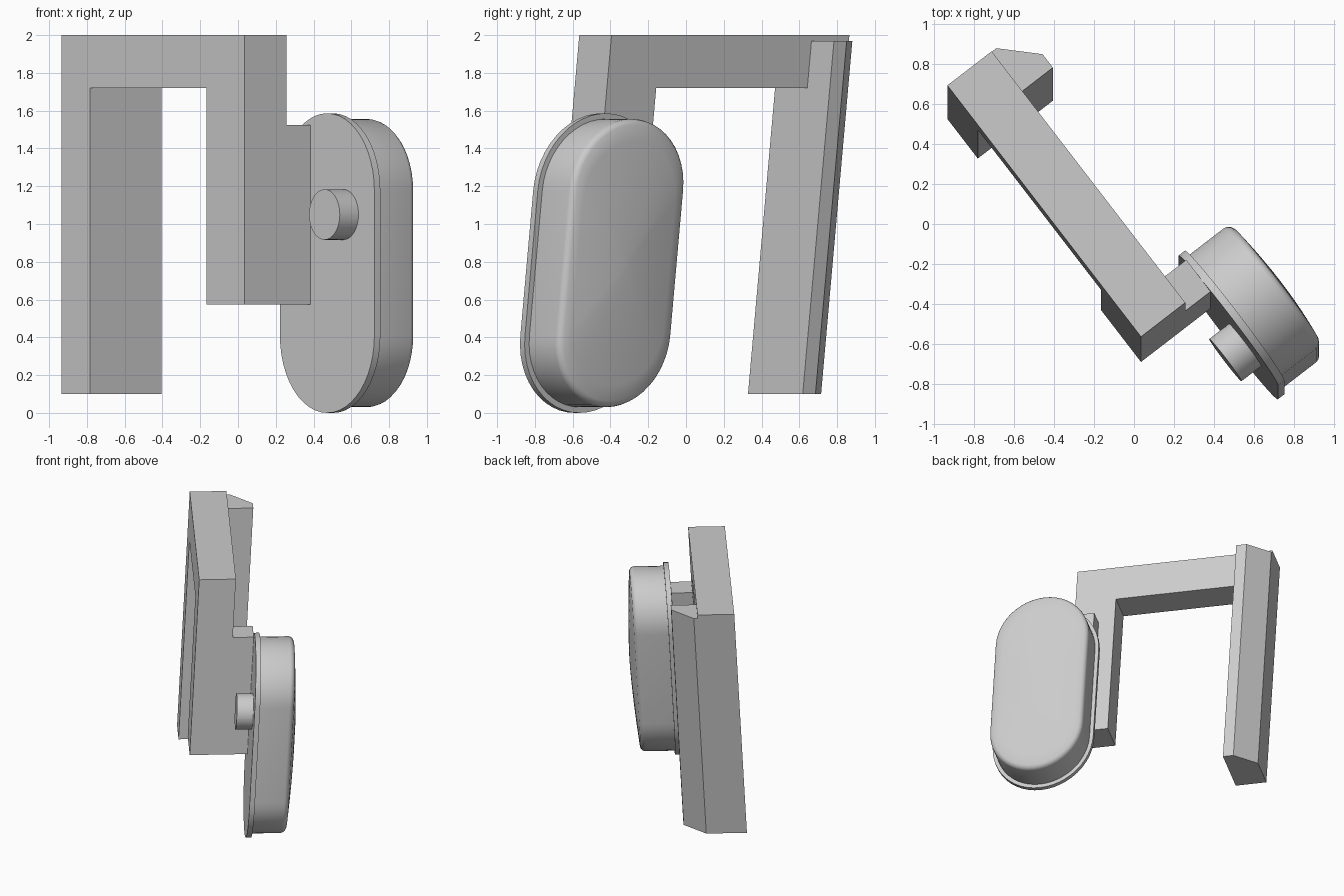
import bpy, bmesh, math
from mathutils import Vector

old = bpy.data.objects.get("Cube")
if old:
    bpy.data.objects.remove(old)

grey = bpy.data.materials.new("light_grey")
grey.use_nodes = True
colour = (0.6, 0.6, 0.6, 1)
grey.diffuse_color = colour
grey.node_tree.nodes["Principled BSDF"].inputs["Base Color"].default_value = colour

# Local frame: s runs back along the beam, w runs sideways; everything leans in y
CORNER = Vector((0.035, -0.565, 0))
BACK = Vector((-0.61, 0.792, 0))
SIDE = Vector((0.792, 0.61, 0))
LEAN = 0.0885


def place(s, w, z):
    p = CORNER + BACK * s + SIDE * w
    return (p.x, p.y + LEAN * (z - 2), z)


def loft(name, rings, smooth=False):
    """Skin a list of equal-length rings and cap both ends."""
    bm = bmesh.new()
    loops = [[bm.verts.new(place(*p)) for p in ring] for ring in rings]
    n = len(loops[0])
    for a, b in zip(loops, loops[1:]):
        for i in range(n):
            j = (i + 1) % n
            bm.faces.new((a[i], a[j], b[j], b[i]))
    bm.faces.new(loops[0])
    bm.faces.new(loops[-1])
    bmesh.ops.recalc_face_normals(bm, faces=bm.faces)
    mesh = bpy.data.meshes.new(name)
    bm.to_mesh(mesh)
    bm.free()
    mesh.materials.append(grey)
    obj = bpy.data.objects.new(name, mesh)
    bpy.context.collection.objects.link(obj)
    if smooth:
        bpy.ops.object.select_all(action='DESELECT')
        obj.select_set(True)
        bpy.context.view_layer.objects.active = obj
        bpy.ops.object.shade_smooth_by_angle(angle=math.radians(35))
    return obj


def upright(name, footprint, z0, z1):
    return loft(name, [[(s, w, z) for s, w in footprint] for z in (z0, z1)])


def capsule(radius, w, scale=1.0, s0=-0.145, z0=0.793, half=0.383, steps=24):
    """Tall rounded ring standing in the plane at depth w."""
    ring = []
    for end in (1, -1):
        for i in range(steps + 1):
            a = math.pi * i / steps
            ring.append((s0 + scale * end * radius * math.cos(a), w,
                         z0 + scale * end * (half + radius * math.sin(a))))
    return ring


# Top beam and front leg, one bent profile
profile = [(0, 2), (1.59, 2), (1.59, 1.72), (0.33, 1.72), (0.33, 0.575), (0, 0.575)]
loft("beam_and_front_leg", [[(s, w, z) for s, z in profile] for w in (0, 0.28)])

# Back leg with one chamfered corner
upright("back_leg", [(1.34, 0), (1.59, 0), (1.59, 0.31), (1.425, 0.475), (1.34, 0.475)], 0.1, 1.97)

# Block joining the front leg to the oval plate
upright("side_block", [(0, 0.27), (0.2, 0.27), (0.2, 0.441), (0, 0.441)], 0.575, 1.525)

# Oval plate
loft("oval_plate", [capsule(0.41, w) for w in (0.44, 0.48)], True)

# Oval housing: straight wall, rounded rim, shallow dome
housing = [capsule(r, 0.44 + w) for r, w in
           ((0.38, 0.03), (0.38, 0.265), (0.376, 0.28), (0.366, 0.293), (0.35, 0.302))]
for k in range(1, 9):
    t = k / 8.2
    housing.append(capsule(0.35, 0.742 + 0.04 * (1 - (1 - t) ** 1.6), 1 - t))
loft("oval_housing", housing, True)

# Round knob on the inner face of the plate
loft("knob", [capsule(0.133, w, s0=-0.284, z0=1.05, half=0.0005) for w in (0.45, 0.315)], True)
